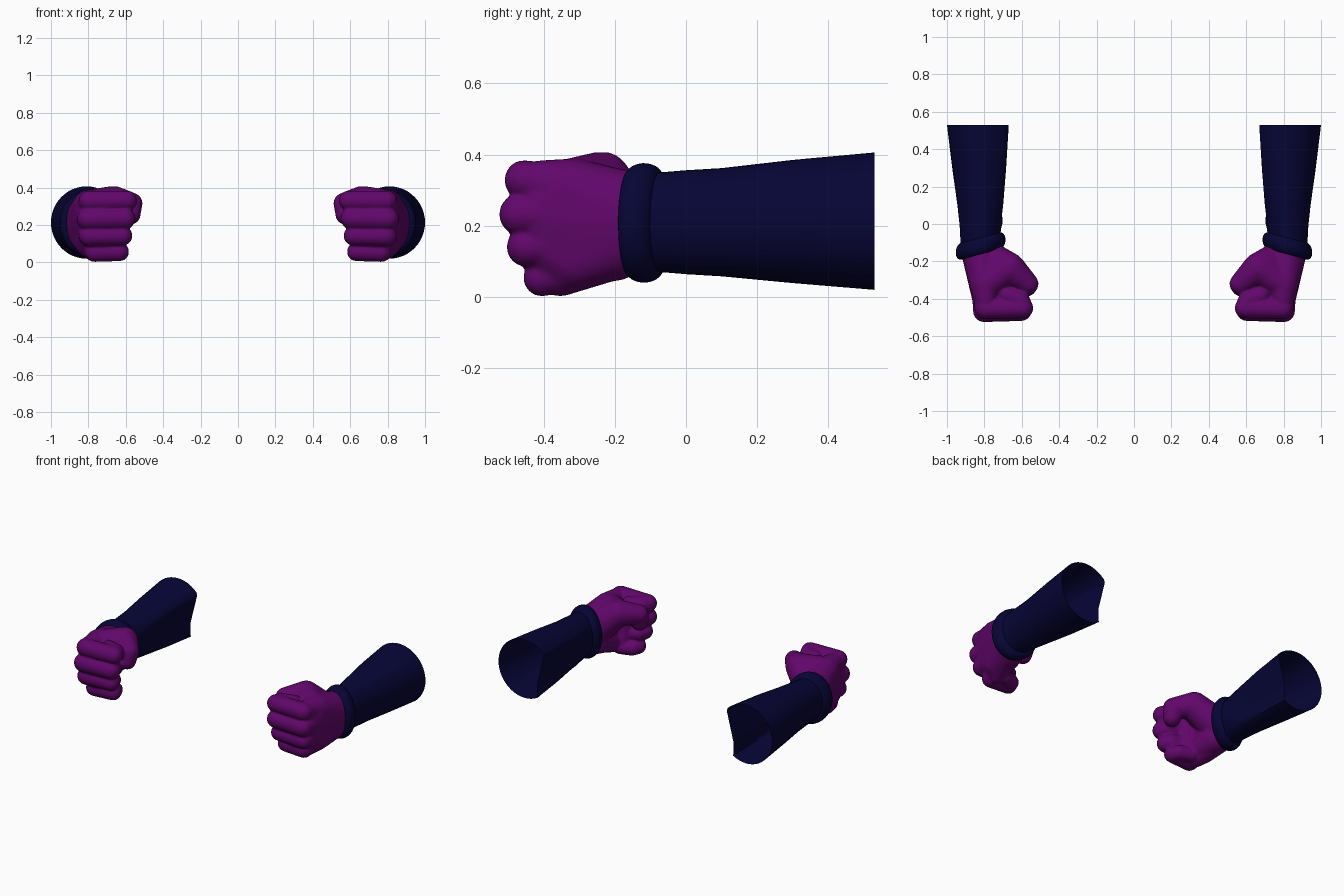
import bpy, bmesh
from math import cos, sin, pi

if "Cube" in bpy.data.objects:
    bpy.data.objects.remove(bpy.data.objects["Cube"])


def material(name, rgb):
    m = bpy.data.materials.new(name)
    m.diffuse_color = (*rgb, 1)
    m.use_nodes = True
    m.node_tree.nodes["Principled BSDF"].inputs["Base Color"].default_value = m.diffuse_color
    return m


GLOVE = material("purple_glove", (0.12, 0.002, 0.145))
CLOTH = material("navy_cloth", (0.002, 0.0015, 0.036))


def make_object(name, bm, mat):
    bmesh.ops.recalc_face_normals(bm, faces=bm.faces)
    for f in bm.faces:
        f.smooth = True
    me = bpy.data.meshes.new(name)
    bm.to_mesh(me)
    bm.free()
    me.materials.append(mat)
    ob = bpy.data.objects.new(name, me)
    bpy.context.collection.objects.link(ob)
    return ob


def mirror(ob):
    ob.modifiers.new("mirror", "MIRROR").use_mirror_merge = False


def loft(name, rings, n=48):
    """Rings: (y, centre x, centre z, radius x, radius z, inner flat offset, tilt)."""
    bm = bmesh.new()
    rows = []
    for y, cx, cz, rx, rz, flat, tilt in rings:
        row = []
        for i in range(n):
            a = 2 * pi * i / n
            dz = rz * sin(a)
            # the flat inner side leans outwards towards the bottom
            dx = max(rx * cos(a), -flat + 0.25 * min(0.6 * rz - dz, rz))
            if dz > 0.75 * rz or dz < -0.85 * rz or flat > 0.9:
                dx = rx * cos(a)
            row.append(bm.verts.new((cx + dx, y + tilt * dx, cz + dz)))
        rows.append(row)
    for a, b in zip(rows, rows[1:]):
        for i in range(n):
            j = (i + 1) % n
            bm.faces.new((a[i], a[j], b[j], b[i]))
    ob = make_object(name, bm, CLOTH)
    mirror(ob)
    bpy.context.view_layer.objects.active = ob
    ob.select_set(True)
    bpy.ops.object.shade_smooth_by_angle(angle=0.6)
    ob.select_set(False)


def hull(bm, balls):
    """Convex skin around balls given as (centre, radius or radii)."""
    verts = []
    for c, r in balls:
        r = r if isinstance(r, tuple) else (r, r, r)
        for k in range(1, 12):
            t = pi * k / 12
            for i in range(20):
                a = 2 * pi * i / 20
                verts.append(bm.verts.new((c[0] + r[0] * sin(t) * cos(a),
                                           c[1] + r[1] * sin(t) * sin(a),
                                           c[2] + r[2] * cos(t))))
    bmesh.ops.convex_hull(bm, input=verts)
    loose = [v for v in verts if v.is_valid and not v.link_faces]
    bmesh.ops.delete(bm, geom=loose, context="VERTS")


def chain(bm, balls):
    for a, b in zip(balls, balls[1:]):
        hull(bm, [a, b])


# Sleeve: open tube with a flattened, leaning inner side
loft("sleeve", [
    (0.53, 0.81, 0.213, 0.19, 0.193, 0.14, 0),
    (0.30, 0.81, 0.212, 0.162, 0.173, 0.126, 0),
    (0.10, 0.813, 0.21, 0.131, 0.152, 0.118, 0),
    (0.00, 0.817, 0.21, 0.115, 0.146, 1, -0.1),
    (-0.06, 0.82, 0.21, 0.108, 0.141, 1, -0.26),
    (-0.12, 0.82, 0.208, 0.105, 0.140, 1, -0.26)])

# Cuff: tilted rolled band
cuff = []
for k in range(15):
    a = pi * 1.25 * k / 14
    d = 0.032 * sin(a)
    cuff.append((-0.118 + 0.046 * cos(a), 0.82, 0.208,
                 0.101 + d, 0.136 + d, 1, -0.26))
loft("cuff", cuff)

# Fist: palm, four curled fingers and thumb fused by a remesh
bm = bmesh.new()
wrist = ((0.82, -0.14, 0.207), (0.108, 0.05, 0.144))
# knuckle, middle joint x, radius for index, middle, ring, little finger
fingers = [((0.795, -0.453, 0.328), 0.592, 0.057),
           ((0.803, -0.467, 0.232), 0.602, 0.058),
           ((0.795, -0.449, 0.140), 0.616, 0.055),
           ((0.765, -0.404, 0.054), 0.632, 0.053)]
# Back of the hand
palm = [wrist, ((0.795, -0.32, 0.305), 0.085), ((0.81, -0.29, 0.20), 0.08),
        ((0.79, -0.31, 0.10), 0.078)]
for (x, y, z), jx, r in fingers:
    palm.append(((x, y + 0.05, z), r))
    root = (0.82, -0.19, 0.207 + (z - 0.2) * 0.5)
    chain(bm, [(root, 0.055), ((x, y, z), r),
               ((jx, y + 0.003, z + 0.002), r - 0.003),
               ((jx + 0.015, y + 0.045, z), r - 0.006),
               ((jx + 0.085, y + 0.07, z), r - 0.008)])
hull(bm, palm)
# Thumb and its web
mound, joint = ((0.79, -0.19, 0.22), 0.105), ((0.665, -0.237, 0.325), 0.084)
chain(bm, [mound, joint, ((0.567, -0.320, 0.315), 0.057),
           ((0.575, -0.335, 0.255), 0.054)])
hull(bm, [mound, joint, ((0.785, -0.32, 0.31), 0.08)])
# Heel and hollow of the palm
hull(bm, [((0.79, -0.20, 0.13), 0.085), ((0.765, -0.30, 0.10), 0.07)])
hull(bm, [((0.71, -0.38, 0.27), 0.05), ((0.71, -0.35, 0.09), 0.05)])
fist = make_object("fist", bm, GLOVE)
rm = fist.modifiers.new("fuse", "REMESH")
rm.mode = "VOXEL"
rm.voxel_size = 0.007
rm.use_smooth_shade = True
sm = fist.modifiers.new("soften", "SMOOTH")
sm.factor = 0.5
sm.iterations = 9
mirror(fist)
